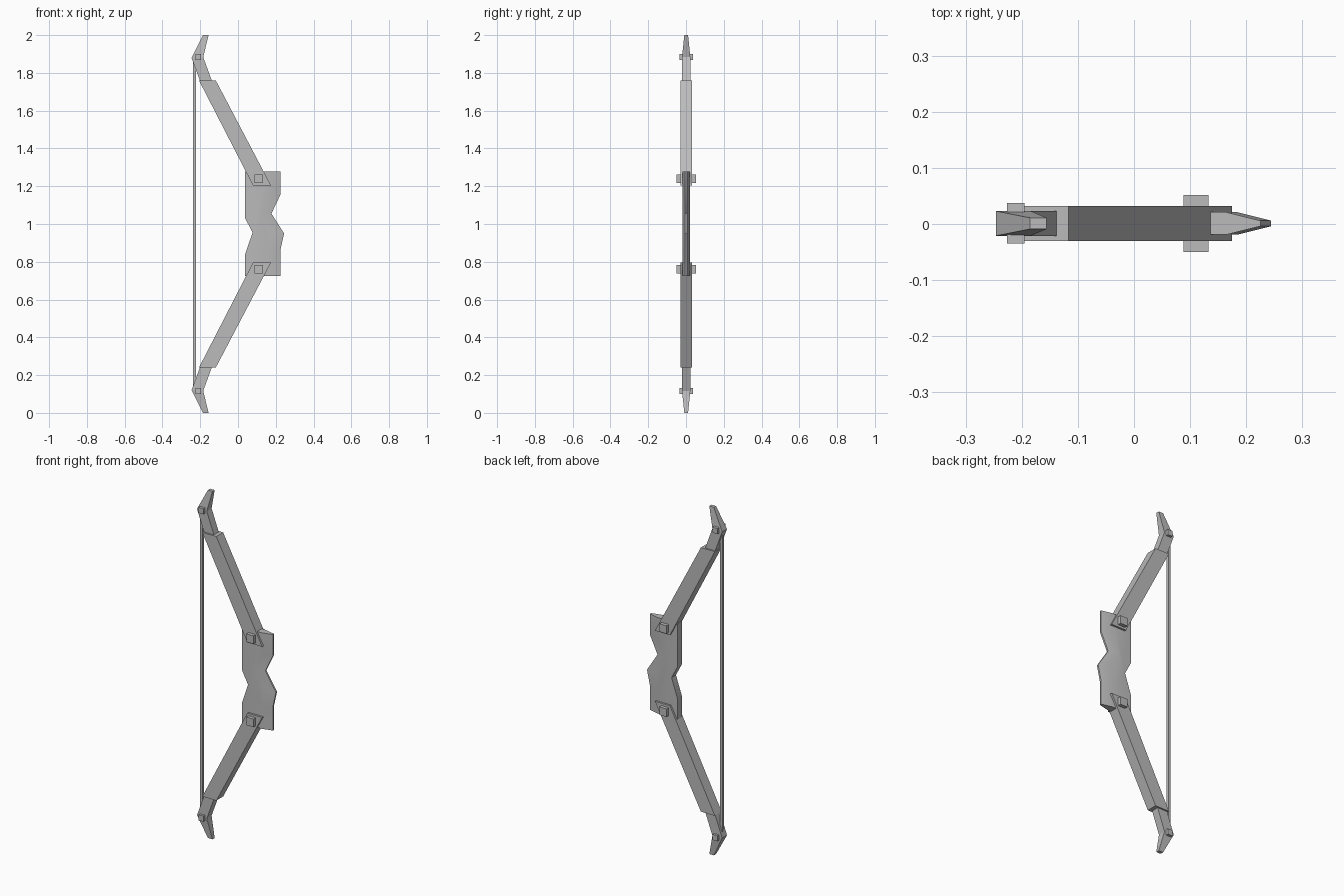
import bpy, bmesh

cube = bpy.data.objects.get("Cube")
if cube:
    bpy.data.objects.remove(cube, do_unlink=True)

GREY = (0.5, 0.5, 0.5, 1)
mat = bpy.data.materials.new("plain grey")
mat.use_nodes = True
mat.diffuse_color = GREY
mat.node_tree.nodes["Principled BSDF"].inputs["Base Color"].default_value = GREY

Y_MID = 0.001


def finish(name, bm, smooth=False):
    """Turn the mesh data into a named object with the grey material."""
    bmesh.ops.recalc_face_normals(bm, faces=bm.faces)
    mesh = bpy.data.meshes.new(name)
    bm.to_mesh(mesh)
    bm.free()
    mesh.materials.append(mat)
    obj = bpy.data.objects.new(name, mesh)
    bpy.context.collection.objects.link(obj)
    if smooth:
        bpy.ops.object.select_all(action="DESELECT")
        obj.select_set(True)
        bpy.context.view_layer.objects.active = obj
        bpy.ops.object.shade_smooth_by_angle(angle=0.5)


def loft(name, sections, flip):
    """Join rectangles (x0, x1, z0, z1, half depth); flip mirrors them top to bottom."""
    bm = bmesh.new()
    rings = []
    for x0, x1, z0, z1, d in sections:
        if flip:
            z0, z1 = 2 - z0, 2 - z1
        rings.append([bm.verts.new((x, Y_MID + y, z)) for x, y, z in
                      ((x0, -d, z0), (x1, -d, z1), (x1, d, z1), (x0, d, z0))])
    for a, b in zip(rings, rings[1:]):
        for i in range(4):
            j = (i + 1) % 4
            bm.faces.new((a[i], a[j], b[j], b[i]))
    bm.faces.new(rings[0])
    bm.faces.new(rings[-1])
    finish(name, bm)


# Grip: flat sides that taper to a thin leading edge
back = [(0.038, 0.725), (0.038, 0.84), (0.077, 0.955), (0.038, 1.03), (0.038, 1.277)]
lead = [(0.225, 1.277), (0.225, 1.156), (0.177, 1.055),
        (0.244, 0.95), (0.224, 0.86), (0.225, 0.725)]
bm = bmesh.new()
sides = []
for s in (-1, 1):
    def add(points, dx, d):
        return [bm.verts.new((x - dx, Y_MID + s * d, z)) for x, z in points]
    rear, ridge, edge = add(back, 0, 0.02), add(lead, 0.06, 0.02), add(lead, 0, 0.005)
    bm.faces.new(rear + ridge)
    for i in range(len(lead) - 1):
        bm.faces.new((ridge[i], ridge[i + 1], edge[i + 1], edge[i]))
    sides.append((rear, ridge, edge))
(ra, ga, ea), (rb, gb, eb) = sides
for a, b in ((ra, rb), (ea, eb)):
    for i in range(len(a) - 1):
        bm.faces.new((a[i], a[i + 1], b[i + 1], b[i]))
bm.faces.new((ra[-1], ga[0], ea[0], eb[0], gb[0], rb[-1]))
bm.faces.new((ra[0], ga[-1], ea[-1], eb[-1], gb[-1], rb[0]))
finish("grip", bm, smooth=True)

# Limbs, tips and pegs, once for each end
for word, flip in (("upper", False), ("lower", True)):
    loft(word + "_limb", [(0.08, 0.175, 1.203, 1.203, 0.031),
                          (-0.206, -0.117, 1.759, 1.759, 0.031)], flip)
    loft(word + "_tip", [(-0.2, -0.137, 1.755, 1.755, 0.022),
                         (-0.246, -0.184, 1.88, 1.883, 0.022),
                         (-0.185, -0.156, 2.0, 2.0, 0.01)], flip)
    loft(word + "_limb_peg", [(0.088, 0.133, 1.216, 1.216, 0.051),
                              (0.088, 0.133, 1.262, 1.262, 0.051)], flip)
    loft(word + "_string_peg", [(-0.226, -0.195, 1.867, 1.867, 0.036),
                                (-0.226, -0.195, 1.899, 1.899, 0.036)], flip)

# Bowstring
loft("bowstring", [(-0.237, -0.222, 0.12, 0.12, 0.0075),
                   (-0.237, -0.222, 1.88, 1.88, 0.0075)], False)
